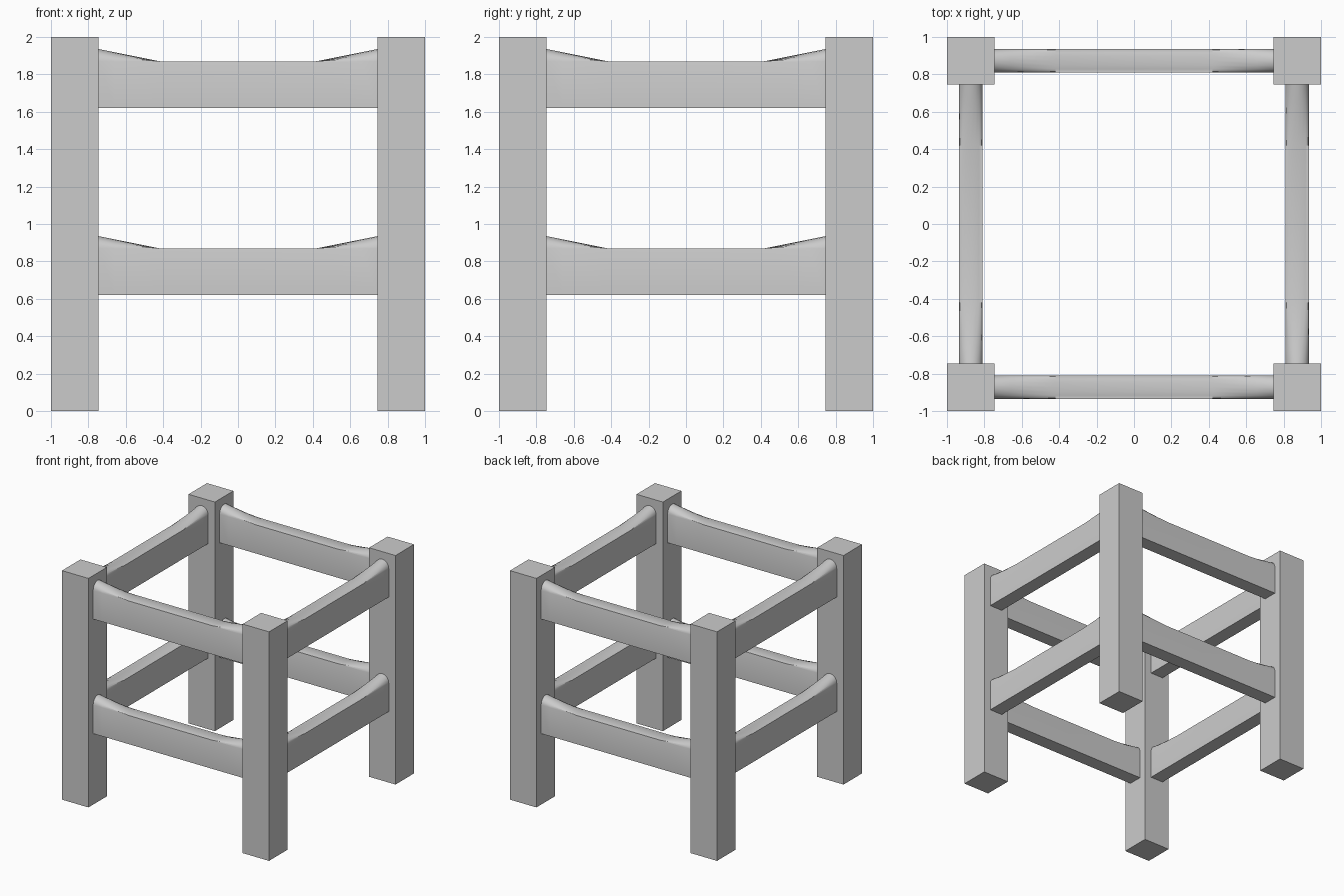
import bpy, bmesh, math

if "Cube" in bpy.data.objects:
    bpy.data.objects.remove(bpy.data.objects["Cube"])

POST = 0.255      # post width
INNER = 1 - POST  # post inner face
RAIL_C = 0.8725   # rail centre line
HALF = 0.0625     # rail half thickness
DEPTH = 0.25      # rail side height


def finish(name, bm):
    bmesh.ops.recalc_face_normals(bm, faces=bm.faces)
    me = bpy.data.meshes.new(name)
    bm.to_mesh(me)
    bm.free()
    ob = bpy.data.objects.new(name, me)
    bpy.context.collection.objects.link(ob)
    return ob


def box(name, x, y):
    bm = bmesh.new()
    bmesh.ops.create_cube(bm, size=1)
    bmesh.ops.scale(bm, vec=(POST, POST, 2), verts=bm.verts)
    bmesh.ops.translate(bm, vec=(x, y, 1), verts=bm.verts)
    return finish(name, bm)


def rail(name, z, angle):
    # lofted sections: rounded top at the ends, flat top in the middle
    bm = bmesh.new()
    rings = []
    for x, s in ((-INNER, 1), (-0.66, 0.74), (-0.42, 0), (0.42, 0), (0.66, 0.74), (INNER, 1)):
        pts = [(-HALF, 0), (HALF, 0)]
        for i in range(9):
            a = math.pi * i / 8
            pts.append((HALF * math.cos(a), DEPTH + s * 0.065 * math.sin(a)))
        rings.append([bm.verts.new((x, p[0] - RAIL_C, p[1])) for p in pts])
    n = len(rings[0])
    for a, b in zip(rings, rings[1:]):
        for i in range(n):
            j = (i + 1) % n
            bm.faces.new((a[i], a[j], b[j], b[i]))
    bm.faces.new(rings[0])
    bm.faces.new(rings[-1])
    ob = finish(name, bm)
    ob.location.z = z
    ob.rotation_euler.z = angle
    bpy.ops.object.select_all(action='DESELECT')
    ob.select_set(True)
    bpy.context.view_layer.objects.active = ob
    bpy.ops.object.shade_smooth_by_angle(angle=math.radians(30))


# corner posts
for sx, side in ((-1, "left"), (1, "right")):
    for sy, end in ((-1, "front"), (1, "back")):
        box(f"{end}_{side}_post", sx * (1 - POST / 2), sy * (1 - POST / 2))

# lower and upper rails on all four sides
for level, z in (("lower", 0.62), ("upper", 1.62)):
    for k, side in enumerate(("front", "right", "back", "left")):
        rail(f"{level}_{side}_rail", z, k * math.pi / 2)
